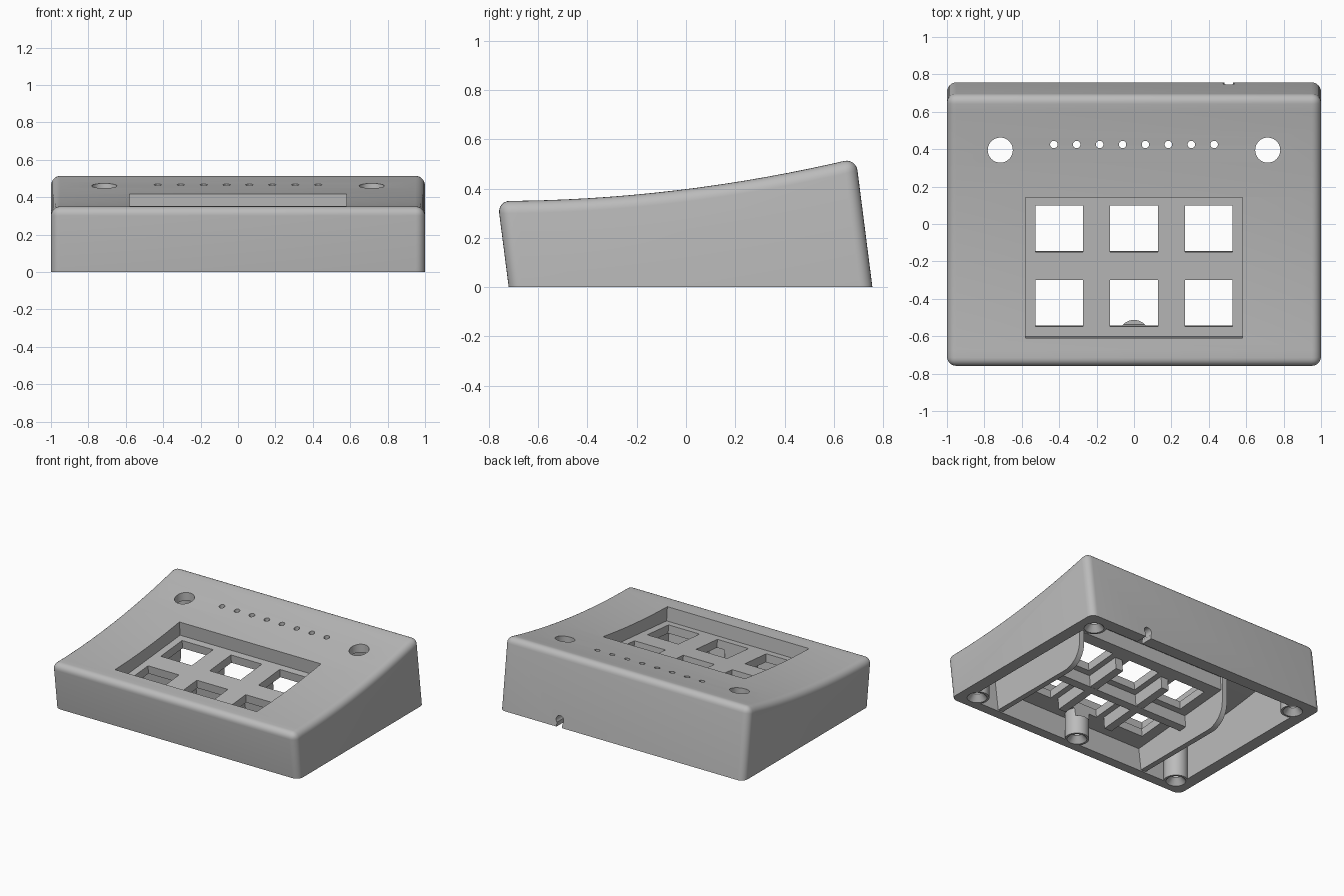
import bpy, bmesh, math
from mathutils import Matrix, Vector

cube = bpy.data.objects.get("Cube")
if cube:
    bpy.data.objects.remove(cube, do_unlink=True)

grey = bpy.data.materials.new("plain grey")
grey.use_nodes = True
grey.diffuse_color = (0.5, 0.5, 0.5, 1)
grey.node_tree.nodes["Principled BSDF"].inputs["Base Color"].default_value = (0.5, 0.5, 0.5, 1)


def finish(name, bm):
    bmesh.ops.recalc_face_normals(bm, faces=bm.faces)
    mesh = bpy.data.meshes.new(name)
    bm.to_mesh(mesh)
    bm.free()
    mesh.materials.append(grey)
    ob = bpy.data.objects.new(name, mesh)
    bpy.context.collection.objects.link(ob)
    return ob


def prism_mesh(profile, x0, x1):
    """Side profile in (y, z) extruded along x."""
    bm = bmesh.new()
    face = bm.faces.new([bm.verts.new((x0, y, z)) for y, z in profile])
    out = bmesh.ops.extrude_face_region(bm, geom=[face])
    moved = [g for g in out["geom"] if isinstance(g, bmesh.types.BMVert)]
    bmesh.ops.translate(bm, verts=moved, vec=(x1 - x0, 0, 0))
    bmesh.ops.recalc_face_normals(bm, faces=bm.faces)
    return bm


def box(name, lo, hi, frame=Matrix()):
    lo, hi = Vector(lo), Vector(hi)
    bm = bmesh.new()
    size = Matrix.Diagonal((*(hi - lo), 1))
    bmesh.ops.create_cube(bm, size=1, matrix=frame @ Matrix.Translation((lo + hi) / 2) @ size)
    return finish(name, bm)


def cylinder(name, centre, r1, r2, depth, turn=Matrix(), sides=40):
    bm = bmesh.new()
    bmesh.ops.create_cone(bm, cap_ends=True, segments=sides, radius1=r1, radius2=r2,
                          depth=depth, matrix=Matrix.Translation(centre) @ turn)
    return finish(name, bm)


def cut(target, tools):
    for tool in tools:
        mod = target.modifiers.new("cut", "BOOLEAN")
        mod.operation = "DIFFERENCE"
        mod.solver = "EXACT"
        mod.object = tool
        bpy.context.view_layer.objects.active = target
        bpy.ops.object.modifier_apply(modifier=mod.name)
        bpy.data.objects.remove(tool, do_unlink=True)


def top_curve(y):
    return 0.35 + 0.082 * (y + 0.765) ** 2


def shell_profile(front, back, bottom, drop, inset):
    """Leaning front and back walls under the dished top."""
    y0, y1, n = -0.765 + inset, 0.69 - inset, 16
    ys = [y0 + (y1 - y0) * i / n for i in range(n + 1)]
    return [(front, bottom)] + [(y, top_curve(y) - drop) for y in ys] + [(back, bottom)]


# Outer body with rounded edges everywhere but the base
bm = prism_mesh(shell_profile(-0.72, 0.757, 0, 0, 0), -1, 1)
round_edges = []
for e in bm.edges:
    a, b = (v.co for v in e.verts)
    on_base = a.z < 0.001 and b.z < 0.001
    if not on_base and e.calc_face_angle(0) > 0.5:
        round_edges.append(e)
bmesh.ops.bevel(bm, geom=round_edges, offset=0.05, segments=6, profile=0.5,
                affect="EDGES", clamp_overlap=True)
case = finish("case", bm)

# Hollow interior; whatever is cut from it stays solid in the case
cavity = finish("cavity", prism_mesh(shell_profile(-0.64, 0.67, -0.05, 0.06, 0.08), -0.91, 0.91))

# Key well frame, leaning with the top
well = Matrix.Translation((0, -0.225, 0.283)) @ Matrix.Rotation(math.radians(5), 4, "X")
solids = [box("well_shell", (-0.62, -0.6, -0.06), (0.62, 0.41, 1), well),
          box("cross_rib", (-0.61, -0.03, -0.15), (0.61, 0.03, 0.1), well)]
for x in (-0.2, 0.2):
    solids.append(box("long_rib", (x - 0.03, -0.3, -0.149), (x + 0.03, 0.3, 0.1), well))

# Side ribs with a rounded rear lower corner
arc = [math.radians(a) for a in range(0, 91, 10)]
rib = [(-0.8, 0.8), (-0.8, 0.01)]
rib += [(0.05 + 0.15 * math.sin(a), 0.16 - 0.15 * math.cos(a)) for a in arc] + [(0.2, 0.8)]
for s in (-1, 1):
    solids.append(finish("side_rib", prism_mesh(rib, s * 0.605, s * 0.645)))

# Screw bosses
screws = [(sx * 0.87, y) for sx in (-1, 1) for y in (-0.6, 0.62)] + [(0, -0.595)]
for x, y in screws:
    solids.append(cylinder("boss", (x, y, 0.4), 0.082, 0.082, 1))
cut(cavity, solids)
cut(case, [cavity])

# Key well and switch openings
cuts = [box("key_well", (-0.58, -0.378, 0), (0.58, 0.378, 0.5), well)]
for x in (-0.4, 0, 0.4):
    for y in (-0.2, 0.2):
        cuts.append(box("switch_hole", (x - 0.127, y - 0.125, -0.12), (x + 0.127, y + 0.125, 0.1), well))

# Knob holes and the row of light holes
for s in (-1, 1):
    cuts.append(cylinder("knob_hole", (s * 0.715, 0.395, 0.5), 0.067, 0.067, 0.5))
for i in range(8):
    cuts.append(cylinder("light_hole", ((i - 3.5) * 0.1225, 0.425, 0.5), 0.02, 0.02, 0.5, sides=20))

# Countersunk screw holes
for x, y in screws:
    cuts.append(cylinder("countersink", (x, y, 0.02), 0.075, 0.025, 0.06))
    cuts.append(cylinder("screw_hole", (x, y, 0.1), 0.03, 0.03, 0.18, sides=24))

# Cable notch in the back wall
cuts.append(box("notch_slot", (0.485, 0.6, -0.1), (0.53, 0.9, 0.05)))
cuts.append(cylinder("notch_round", (0.5075, 0.75, 0.052), 0.031, 0.031, 0.3,
                     Matrix.Rotation(math.pi / 2, 4, "X"), 24))
cut(case, cuts)

# Smooth rounded edges, crisp corners
bpy.ops.object.select_all(action="DESELECT")
case.select_set(True)
bpy.context.view_layer.objects.active = case
bpy.ops.object.shade_smooth_by_angle(angle=math.radians(30))
